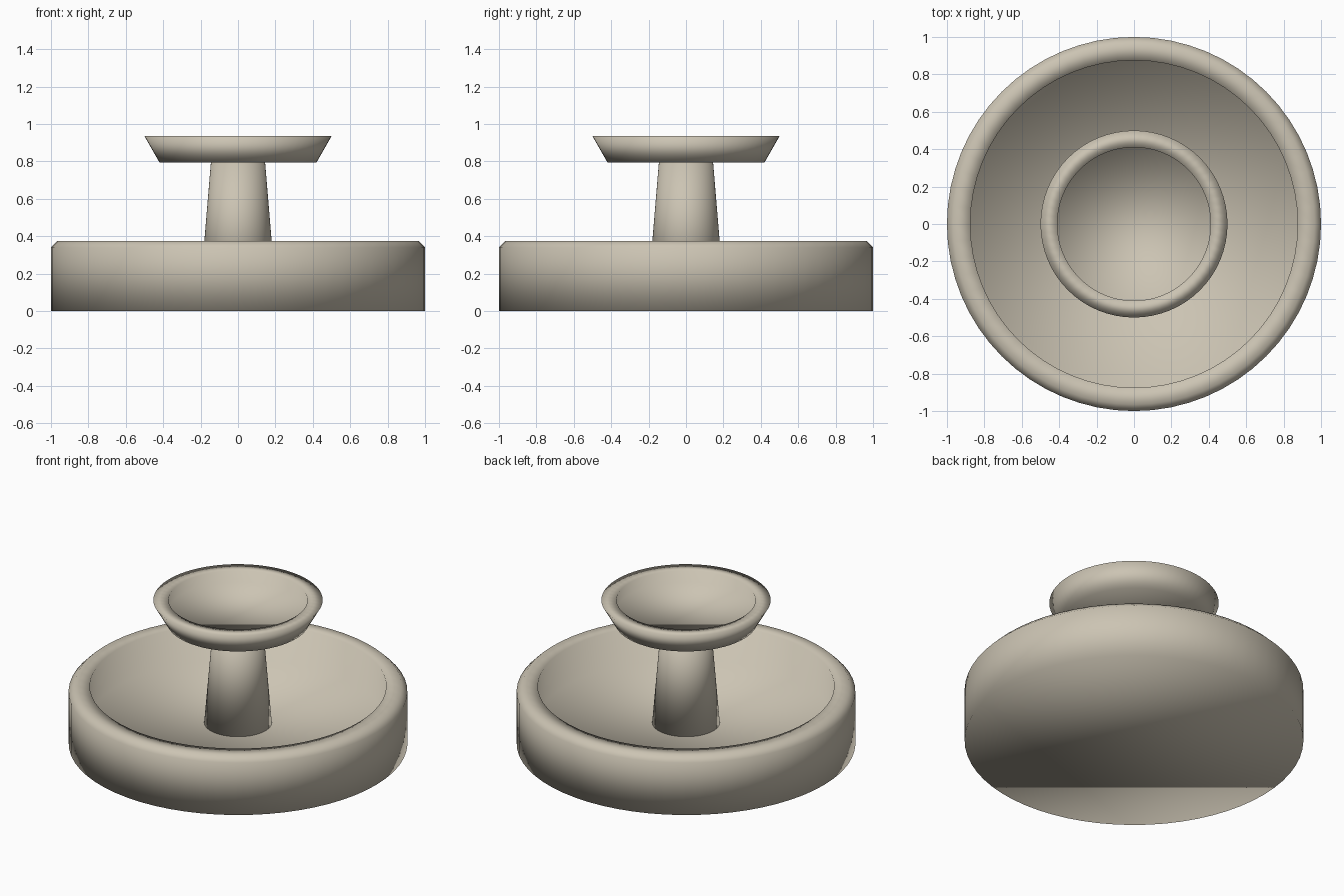
import bpy, bmesh
from math import cos, sin, tau

cube = bpy.data.objects.get("Cube")
if cube:
    bpy.data.objects.remove(cube, do_unlink=True)

SIDES = 64

# Single stone colour
stone = bpy.data.materials.new("beige_stone")
stone.use_nodes = True
colour = (0.6, 0.55, 0.45, 1)
stone.diffuse_color = colour
bsdf = stone.node_tree.nodes["Principled BSDF"]
bsdf.inputs["Base Color"].default_value = colour
bsdf.inputs["Roughness"].default_value = 0.8


def turned(name, profile):
    """Spin (radius, height) points around z and close both ends."""
    bm = bmesh.new()
    rings = [[bm.verts.new((r * cos(tau * i / SIDES), r * sin(tau * i / SIDES), z))
              for i in range(SIDES)] for r, z in profile]
    for low, high in zip(rings, rings[1:]):
        for i in range(SIDES):
            j = (i + 1) % SIDES
            bm.faces.new((low[i], low[j], high[j], high[i]))
    bm.faces.new(rings[0][::-1])
    bm.faces.new(rings[-1])
    bmesh.ops.recalc_face_normals(bm, faces=bm.faces)
    for face in bm.faces:
        face.smooth = True
    mesh = bpy.data.meshes.new(name)
    bm.to_mesh(mesh)
    bm.free()
    mesh.materials.append(stone)
    obj = bpy.data.objects.new(name, mesh)
    bpy.context.collection.objects.link(obj)
    return obj


# Wide basin: outer wall, bevelled rim, inner wall, floor
turned("lower_basin", [(1, 0), (1, 0.34), (0.965, 0.375), (0.875, 0.375), (0.875, 0.137)])

# Tapered column between the basins
turned("column", [(0.201, 0.12), (0.143, 0.82)])

# Flared dish on top of the column
turned("upper_dish", [(0.42, 0.795), (0.5, 0.935), (0.41, 0.935), (0.41, 0.86)])
